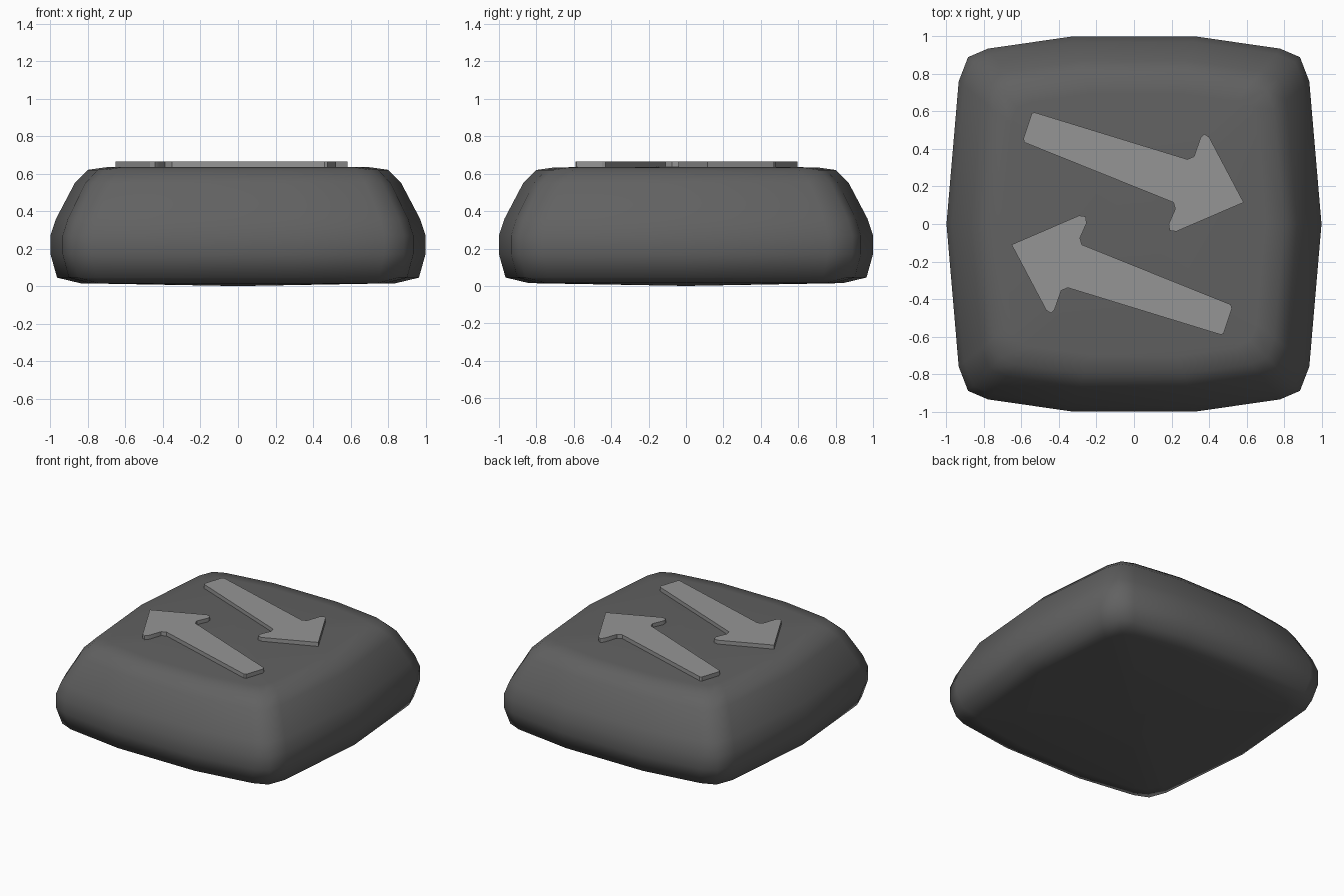
import bpy
import bmesh
import math

if "Cube" in bpy.data.objects:
    bpy.data.objects.remove(bpy.data.objects["Cube"], do_unlink=True)


def material(name, value):
    m = bpy.data.materials.new(name)
    m.use_nodes = True
    colour = (value, value, value, 1)
    m.diffuse_color = colour
    m.node_tree.nodes["Principled BSDF"].inputs["Base Color"].default_value = colour
    return m


def finish(bm, name, mat, angle):
    bmesh.ops.recalc_face_normals(bm, faces=bm.faces)
    mesh = bpy.data.meshes.new(name)
    bm.to_mesh(mesh)
    bm.free()
    mesh.materials.append(mat)
    obj = bpy.data.objects.new(name, mesh)
    bpy.context.collection.objects.link(obj)
    bpy.ops.object.select_all(action="DESELECT")
    obj.select_set(True)
    bpy.context.view_layer.objects.active = obj
    bpy.ops.object.shade_smooth_by_angle(angle=math.radians(angle))
    return obj


dark = material("dark_grey", 0.12)
light = material("light_grey", 0.30)

# Cushion-shaped body: one bulging outline, scaled level by level
quarter = [(1, 0), (0.935, 0.76), (0.885, 0.89), (0.78, 0.935), (0.33, 1)]
left_back = [(-x, y) for x, y in reversed(quarter)]
outline = quarter + left_back
outline += [(x, -y) for x, y in reversed(outline[1:-1])]
levels = [(0.015, 0.84), (0.045, 0.965), (0.17, 1), (0.27, 1), (0.36, 0.97),
          (0.55, 0.87), (0.62, 0.8), (0.634, 0.7)]

bm = bmesh.new()
rings = [[bm.verts.new((x * s, y * s, z)) for x, y in outline] for z, s in levels]
n = len(outline)
for low, high in zip(rings, rings[1:]):
    for i in range(n):
        j = (i + 1) % n
        bm.faces.new((low[i], low[j], high[j], high[i]))
for ring, z in ((rings[0], 0), (rings[-1], 0.638)):
    centre = bm.verts.new((0, 0, z))
    for i in range(n):
        bm.faces.new((ring[i], ring[(i + 1) % n], centre))
finish(bm, "button_body", dark, 80)

# Two raised arrows, the second turned half way round
arrow = [(-0.53, 0.595), (0.285, 0.345), (0.32, 0.36), (0.355, 0.46),
         (0.375, 0.48), (0.4, 0.465), (0.585, 0.115), (0.225, -0.04),
         (0.19, -0.035), (0.185, 0), (0.22, 0.08), (0.21, 0.115),
         (-0.585, 0.435), (-0.59, 0.455), (-0.545, 0.59)]


def build_arrow(name, points):
    bm = bmesh.new()
    face = bm.faces.new([bm.verts.new((x, y, 0.62)) for x, y in points])
    top = bmesh.ops.extrude_face_region(bm, geom=[face])["geom"]
    verts = [v for v in top if isinstance(v, bmesh.types.BMVert)]
    bmesh.ops.translate(bm, verts=verts, vec=(0, 0, 0.045))
    finish(bm, name, light, 30)


build_arrow("back_arrow", arrow)
build_arrow("front_arrow", [(-0.068 - x, 0.005 - y) for x, y in arrow])
